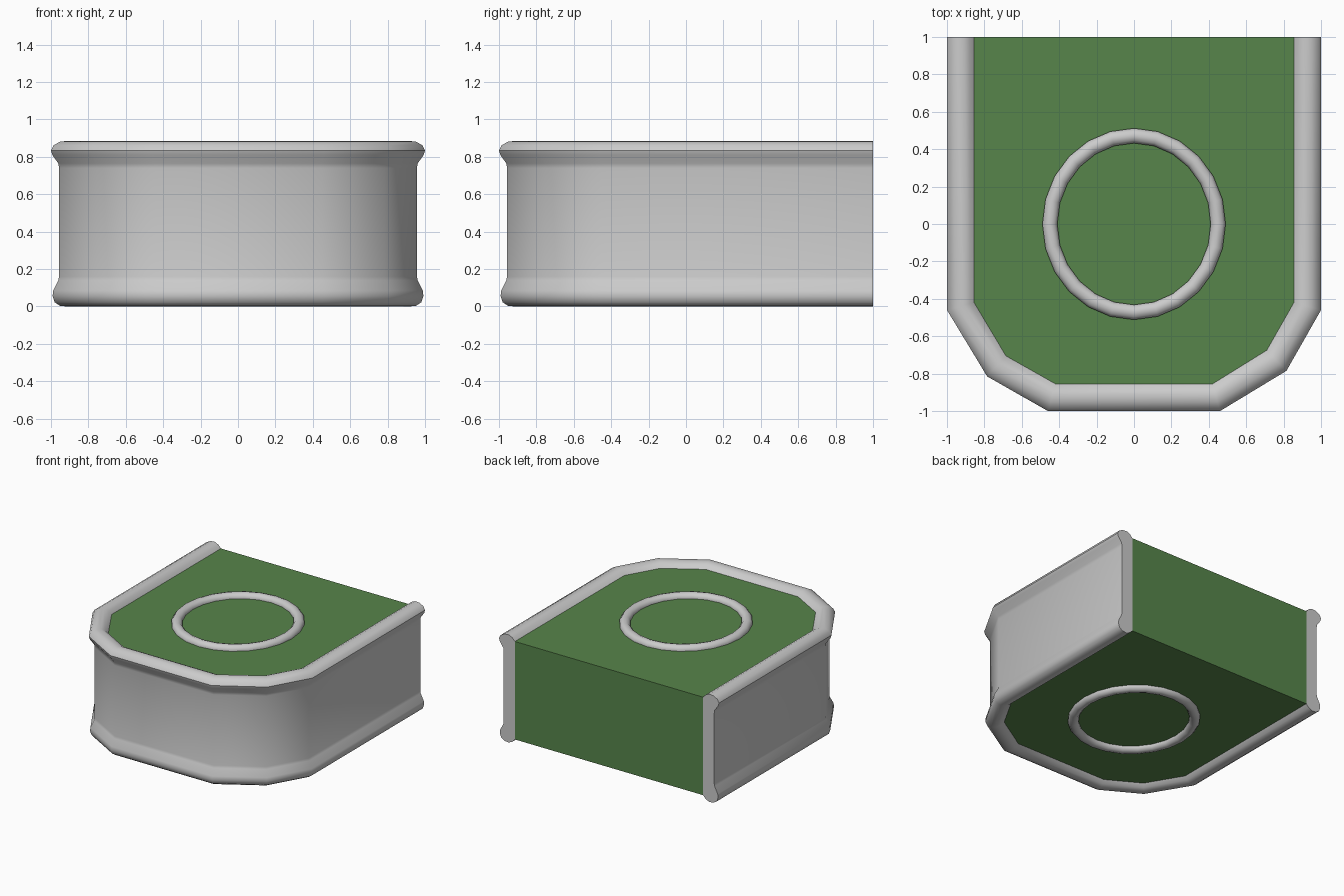
import bpy, bmesh, math

if "Cube" in bpy.data.objects:
    bpy.data.objects.remove(bpy.data.objects["Cube"])

# Plan-view path of the rim: inner edge and outer edge, back left round to back right
INNER = [(-0.855, 1), (-0.855, -0.42), (-0.685, -0.705), (-0.42, -0.855),
         (0.42, -0.855), (0.71, -0.675), (0.855, -0.42), (0.855, 1)]
OUTER = [(-1, 1), (-1, -0.46), (-0.785, -0.815), (-0.46, -1),
         (0.46, -1), (0.815, -0.785), (1, -0.46), (1, 1)]
# Wall cross-section: (0 = inner edge, 1 = outer edge), height
PROFILE = [(0.0, 0.04), (0.16, 0.015), (0.38, 0.0), (0.66, 0.003), (0.86, 0.022),
           (0.94, 0.055), (0.92, 0.085), (0.73, 0.14), (0.70, 0.16),
           (0.70, 0.74), (0.73, 0.765), (0.95, 0.81), (1.0, 0.835),
           (0.90, 0.862), (0.66, 0.882), (0.38, 0.885), (0.16, 0.87), (0.0, 0.845)]
LOW, HIGH = 0.04, 0.845


def finish(bm, name, mat=None, smooth=None):
    bmesh.ops.recalc_face_normals(bm, faces=bm.faces)
    mesh = bpy.data.meshes.new(name)
    bm.to_mesh(mesh)
    bm.free()
    ob = bpy.data.objects.new(name, mesh)
    bpy.context.collection.objects.link(ob)
    if mat:
        mesh.materials.append(mat)
    if smooth:
        bpy.ops.object.select_all(action='DESELECT')
        ob.select_set(True)
        bpy.context.view_layer.objects.active = ob
        bpy.ops.object.shade_smooth_by_angle(angle=math.radians(smooth))
    return ob


def skin(bm, rings, loop):
    n = len(rings[0])
    for i in range(len(rings) if loop else len(rings) - 1):
        a, b = rings[i], rings[(i + 1) % len(rings)]
        for j in range(n):
            k = (j + 1) % n
            bm.faces.new((a[j], a[k], b[k], b[j]))


green = bpy.data.materials.new("green")
green.diffuse_color = (0.095, 0.235, 0.07, 1)
green.use_nodes = True
green.node_tree.nodes["Principled BSDF"].inputs["Base Color"].default_value = green.diffuse_color

# Rimmed wall swept along the U-shaped path, with closed ends at the back
bm = bmesh.new()
rings = [[bm.verts.new((a[0] + (b[0] - a[0]) * t, a[1] + (b[1] - a[1]) * t, z))
          for t, z in PROFILE] for a, b in zip(INNER, OUTER)]
skin(bm, rings, False)
bm.faces.new(rings[0])
bm.faces.new(rings[-1])
finish(bm, "rimmed_wall", smooth=42)

# Green core filling the inside of the wall
bm = bmesh.new()
ends = [[bm.verts.new((x, y, z)) for x, y in INNER] for z in (LOW, HIGH)]
skin(bm, ends, False)
for end in ends:
    bm.faces.new(end)
finish(bm, "green_core", green)

# Slightly oval rings half sunk in the top and bottom
for name, z in (("top_ring", HIGH), ("bottom_ring", LOW)):
    bm = bmesh.new()
    rings = []
    for i in range(24):
        a = math.tau * i / 24
        ring = []
        for j in range(10):
            b = math.tau * j / 10 + math.tau / 20
            r = 0.042 * math.cos(b)
            ring.append(bm.verts.new(((0.45 + r) * math.cos(a), (0.472 + r) * math.sin(a),
                                      z + 0.04 * math.sin(b))))
        rings.append(ring)
    skin(bm, rings, True)
    finish(bm, name, smooth=50)
